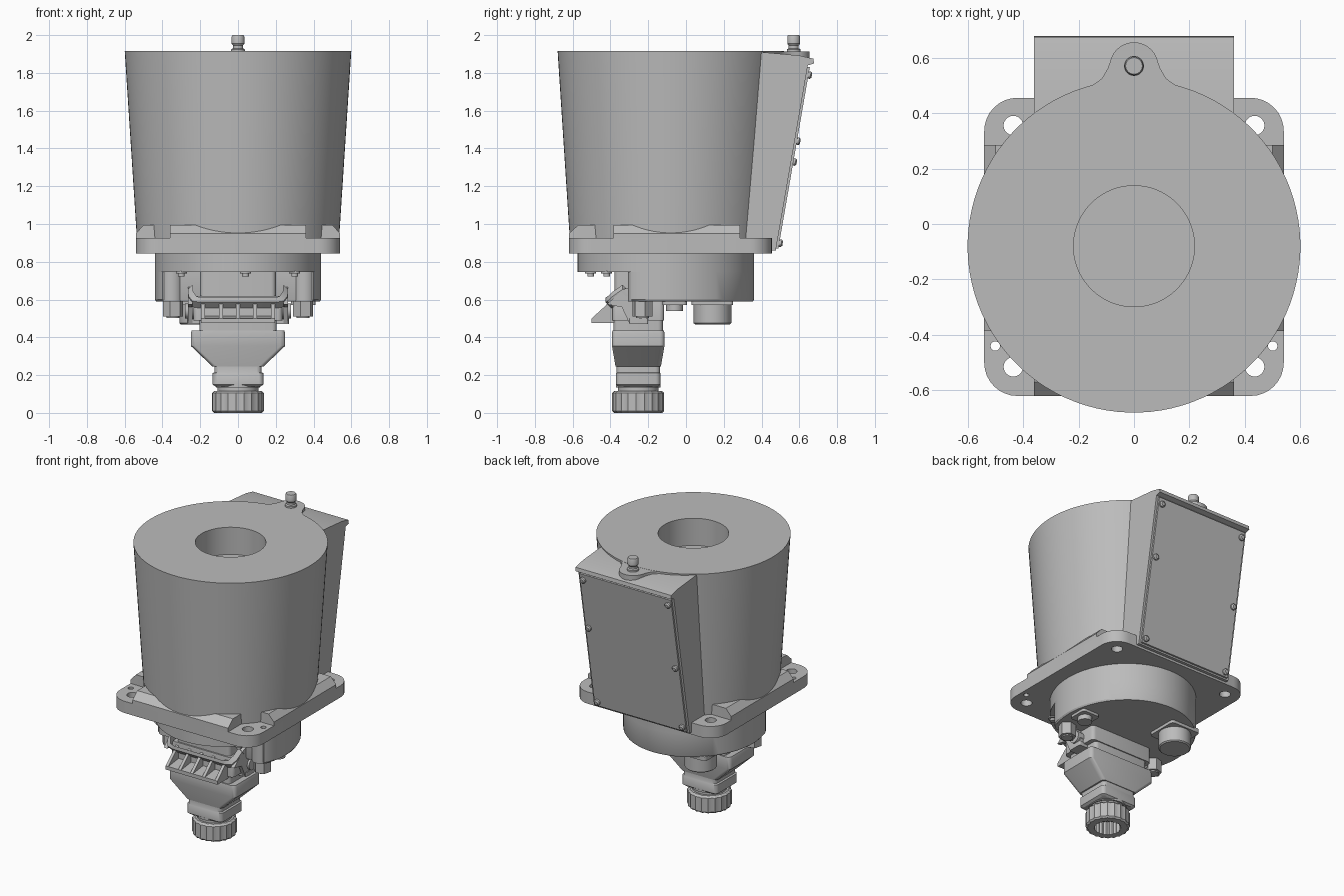
import bpy, bmesh
from math import sin, cos, pi, radians, sqrt
from mathutils import Vector

cube = bpy.data.objects.get("Cube")
if cube:
    bpy.data.objects.remove(cube, do_unlink=True)

grey = bpy.data.materials.new("plain_grey")
grey.use_nodes = True
grey.diffuse_color = (0.5, 0.5, 0.5, 1)
grey.node_tree.nodes["Principled BSDF"].inputs["Base Color"].default_value = (0.5, 0.5, 0.5, 1)

parts = []
AXIS_Y = -0.08      # axis of the drum
PLUG_Y = -0.253     # axis of the cable connector


def loft(name, rings):
    """Skin a list of equal-length rings and cap both ends."""
    bm = bmesh.new()
    loops = [[bm.verts.new(p) for p in ring] for ring in rings]
    n = len(loops[0])
    for a, b in zip(loops, loops[1:]):
        for i in range(n):
            j = (i + 1) % n
            bm.faces.new((a[i], a[j], b[j], b[i]))
    bm.faces.new(loops[0][::-1])
    bm.faces.new(loops[-1])
    bmesh.ops.recalc_face_normals(bm, faces=bm.faces)
    mesh = bpy.data.meshes.new(name)
    bm.to_mesh(mesh)
    bm.free()
    mesh.materials.append(grey)
    obj = bpy.data.objects.new(name, mesh)
    bpy.context.scene.collection.objects.link(obj)
    parts.append(obj)
    return obj


def prism(name, pts, z0, z1):
    return loft(name, [[(x, y, z) for x, y in pts] for z in (z0, z1)])


def side_plate(name, pts, x0, x1):
    return loft(name, [[(x, y, z) for y, z in pts] for x in (x0, x1)])


def rod(name, start, axis, profile, n=32, flute=0):
    """Turned part: profile is (distance along axis, radius) pairs."""
    d = Vector(axis).normalized()
    u = d.orthogonal().normalized()
    v = d.cross(u)
    rings = []
    for h, r in profile:
        ring = []
        for i in range(n):
            a = 2 * pi * (i + 0.5) / n
            k = r - flute * (i % 2)
            ring.append(Vector(start) + d * h + (u * cos(a) + v * sin(a)) * k)
        rings.append(ring)
    return loft(name, rings)


def rounded(x0, x1, y0, y1, r, n=8):
    pts = []
    corners = ((x1 - r, y1 - r), (x0 + r, y1 - r), (x0 + r, y0 + r), (x1 - r, y0 + r))
    for q, (cx, cy) in enumerate(corners):
        for i in range(n + 1):
            a = pi / 2 * (q + i / n)
            pts.append((cx + r * cos(a), cy + r * sin(a)))
    return pts


def hood(name, sections, r=0.025):
    """Stack of rounded rectangles about the connector axis: (z, half x, half y)."""
    return loft(name, [[(x, y, z) for x, y in
                        rounded(-hx, hx, PLUG_Y - hy, PLUG_Y + hy, r, 4)]
                       for z, hx, hy in sections])


def cut(target, cutter):
    mod = target.modifiers.new("cut", 'BOOLEAN')
    mod.operation = 'DIFFERENCE'
    mod.solver = 'EXACT'
    mod.object = cutter
    bpy.context.view_layer.objects.active = target
    bpy.ops.object.modifier_apply(modifier=mod.name)
    parts.remove(cutter)
    bpy.data.objects.remove(cutter, do_unlink=True)


# Tapered drum with a blind centre bore
rod("drum", (0, AXIS_Y, 0), (0, 0, 1),
    [(0.9, 0.534), (1.915, 0.6), (1.915, 0.218), (1.73, 0.218)], 96)

# Rear housing with a sloping back and a lip along the top
side_plate("rear_housing",
           [(0.2, 0.86), (0.475, 0.86), (0.645, 1.84), (0.678, 1.85), (0.674, 1.875),
            (0.6, 1.892), (0.4, 1.91), (0.2, 1.91)], -0.36, 0.36)


def back_y(z):
    return 0.475 + (z - 0.86) * 0.1735


# Cover on the sloping back, with its screws
side_plate("rear_cover", [(back_y(0.87) - 0.01, 0.87), (back_y(0.87) + 0.012, 0.87),
                          (back_y(1.83) + 0.012, 1.83), (back_y(1.83) - 0.01, 1.83)],
           -0.345, 0.345)
for side in (-1, 1):
    for z in (0.9, 1.33 if side < 0 else 1.44, 1.79):
        rod("cover_screw", (side * 0.32, back_y(z) + 0.008, z), (0, 1, -0.1735),
            [(0, 0.02), (0.015, 0.02), (0.022, 0.012)], 16)

# Raised boss flowing out of the rim, and its pin
half = [(0.3, 0.4), (0.2, 0.484), (0.15, 0.5), (0.115, 0.525), (0.095, 0.56)]
arc = [(0.088 * cos(a), 0.567 + 0.088 * sin(a)) for a in [pi * i / 16 for i in range(1, 16)]]
prism("pin_boss", half + arc + [(-x, y) for x, y in reversed(half)], 1.86, 1.914)
rod("top_pin", (0, 0.57, 0), (0, 0, 1),
    [(1.9, 0.036), (1.925, 0.036), (1.93, 0.027), (1.945, 0.027), (1.955, 0.034),
     (1.992, 0.034), (2.0, 0.03)])

# Mounting flange: slab with bolt holes, sloped collar with corner pockets
flange = prism("mounting_flange", rounded(-0.54, 0.54, -0.62, 0.455, 0.12), 0.845, 0.925)
rim = rounded(-0.54, 0.54, -0.62, 0.455, 0.12)
top = rounded(-0.5, 0.5, -0.57, 0.42, 0.09)
collar = loft("flange_collar", [[(x, y, 0.92) for x, y in rim], [(x, y, 0.95) for x, y in rim],
                                [(x, y, 0.995) for x, y in top]])
for side in (-1, 1):
    x0, x1 = sorted((side * 0.36, side * 0.7))
    for y0, y1 in ((0.285, 0.6), (-0.8, -0.385)):
        cut(collar, prism("pocket", rounded(x0, x1, y0, y1, 0.03), 0.9, 1.1))
    for x, y, r in ((0.435, 0.355, 0.035), (0.435, -0.515, 0.035), (0.5, -0.44, 0.017)):
        cut(flange, rod("bolt_hole", (side * x, y, 0.8), (0, 0, 1), [(0, r), (0.2, r)]))

# Lower body: full oval above, front cut back below
oval = [(0.44 * cos(a), -0.107 + 0.467 * sin(a)) for a in [pi * i / 36 for i in range(72)]]
prism("upper_base", oval, 0.745, 0.85)
low = [(x, max(y, -0.29)) for x, y in oval]
loft("lower_base", [[(x, y, 0.75) for x, y in low], [(x, y, 0.6) for x, y in low],
                    [(x * 0.985, y * 0.985, 0.59) for x, y in low]])
for x in (-0.3, 0.04, 0.3):
    rod("base_bolt", (x, -0.505 if x == 0.04 else -0.42, 0.75), (0, 0, -1),
        [(0, 0.03), (0.012, 0.03), (0.012, 0.018), (0.028, 0.018)], 16)

# Corner posts with hexagon nuts
for side in (-1, 1):
    rod("corner_post", (side * 0.35, -0.245, 0.76), (0, 0, -1), [(0, 0.062), (0.17, 0.062)])
    rod("hex_nut", (side * 0.345, -0.23, 0.6), (0, 0, -1), [(0, 0.055), (0.09, 0.055)], 6)
    rod("nut_cap", (side * 0.345, -0.23, 0.52), (0, 0, -1), [(0, 0.035), (0.018, 0.035)])

# Round socket and small plug beneath the base
prism("socket_plate", rounded(-0.32, -0.1, 0.03, 0.25, 0.02), 0.57, 0.6)
rod("round_socket", (-0.21, 0.14, 0.58), (0, 0, -1), [(0, 0.1), (0.105, 0.1), (0.112, 0.092)], 40)
prism("plug_plate", rounded(0.28, 0.41, -0.125, 0.005, 0.02), 0.572, 0.6)
rod("small_plug", (0.345, -0.06, 0.58), (0, 0, -1), [(0, 0.045), (0.04, 0.045)])

# Cable connector: housing, collar, tapered hood, neck
hood("connector_base", [(0.76, 0.2, 0.125), (0.59, 0.2, 0.125)])
hood("connector_collar", [(0.62, 0.225, 0.135), (0.6, 0.235, 0.137), (0.49, 0.235, 0.137)])
hood("connector_body", [(0.5, 0.205, 0.13), (0.42, 0.205, 0.13)])
hood("connector_hood", [(0.435, 0.245, 0.137), (0.42, 0.25, 0.139), (0.355, 0.25, 0.139),
                        (0.245, 0.135, 0.12)])
hood("connector_neck", [(0.25, 0.125, 0.115), (0.215, 0.125, 0.115), (0.21, 0.135, 0.117),
                        (0.15, 0.135, 0.117), (0.14, 0.12, 0.105)])
rod("gland_neck", (0, PLUG_Y, 0.15), (0, 0, -1),
    [(0, 0.118), (0.015, 0.118), (0.015, 0.108), (0.05, 0.108)], 40)
rod("gland_nut", (0, PLUG_Y, 0), (0, 0, 1),
    [(0.09, 0.085), (0, 0.085), (0, 0.128), (0.01, 0.138), (0.105, 0.138), (0.117, 0.125)],
    40, 0.007)

# Locking lever: side arms, pivots, ribs, rails
arm = [(-0.42, 0.575), (-0.33, 0.655), (-0.28, 0.67), (-0.25, 0.66), (-0.2, 0.52), (-0.22, 0.475),
       (-0.3, 0.475), (-0.34, 0.56)]
rib = [(-0.5, 0.475), (-0.5, 0.5), (-0.39, 0.6), (-0.38, 0.6), (-0.38, 0.475)]
for side in (-1, 1):
    side_plate("lever_arm", arm, side * 0.24, side * 0.265)
    rod("lever_pivot", (side * 0.22, -0.24, 0.54), (side, 0, 0), [(0, 0.04), (0.06, 0.04)])
    prism("side_tab", rounded(*sorted((side * 0.2, side * 0.27)), -0.3, -0.2, 0.01), 0.47, 0.5)
for x in (-0.185, -0.09, 0, 0.09, 0.185):
    side_plate("lever_rib", rib, x - 0.01, x + 0.01)
side_plate("lever_foot", [(-0.5, 0.475), (-0.5, 0.5), (-0.38, 0.515), (-0.38, 0.475)], -0.195, 0.195)
bend = [(0.253, -0.32, 0.65), (0.25, -0.37, 0.615), (0.23, -0.4, 0.588), (0.19, -0.41, 0.582)]
path = bend + [(-x, y, z) for x, y, z in reversed(bend)]
loft("lever_rail", [[(x * (1 + 0.05 * s), y - 0.016 * t, z + 0.016 * t - 0.012 * s)
                     for s, t in ((1, 1), (1, -1), (-1, -1), (-1, 1))] for x, y, z in path])

# Smooth shading with sharp edges kept
for obj in parts:
    obj.data.polygons.foreach_set("use_smooth", [True] * len(obj.data.polygons))
    obj.data.set_sharp_from_angle(angle=radians(30))
